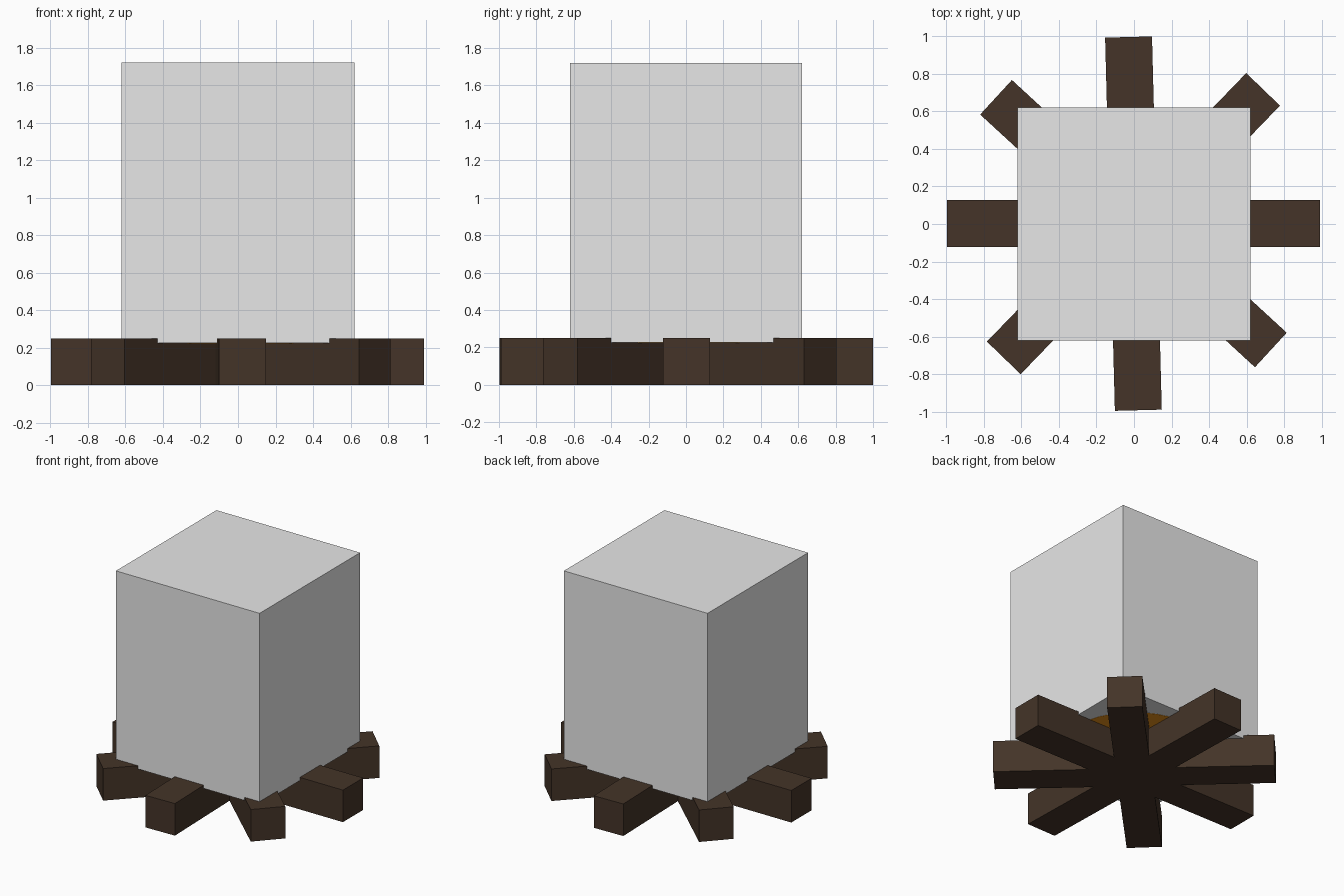
import bpy
import math

old = bpy.data.objects.get("Cube")
if old:
    bpy.data.objects.remove(old, do_unlink=True)


def material(name, rgb):
    mat = bpy.data.materials.new(name)
    mat.use_nodes = True
    colour = (*rgb, 1)
    mat.diffuse_color = colour
    mat.node_tree.nodes["Principled BSDF"].inputs["Base Color"].default_value = colour
    return mat


def finish(name, mat):
    obj = bpy.context.object
    obj.name = name
    obj.data.materials.append(mat)
    return obj


def box(name, mat, centre, size, angle=0):
    bpy.ops.mesh.primitive_cube_add(size=1, location=centre)
    obj = finish(name, mat)
    obj.scale = size
    obj.rotation_euler.z = math.radians(angle)
    return obj


bark = material("dark_brown_wood", (0.058, 0.034, 0.021))
grey = material("light_grey", (0.8, 0.8, 0.8))
orange = material("ember_orange", (0.8, 0.28, 0.01))

# Four square beams crossing at the middle, slightly uneven in angle
LOG_LENGTH, LOG_WIDTH = 1.99, 0.25
logs = {
    "side_log": 0,
    "right_diagonal_log": 46,
    "front_log": 91.5,
    "left_diagonal_log": 137.4,
}
for name, angle in logs.items():
    box(name, bark, (-0.003, 0.002, LOG_WIDTH / 2),
        (LOG_LENGTH, LOG_WIDTH, LOG_WIDTH), angle)

# Tall plain block resting over the beams
BASE, TOP, WIDTH = 0.225, 1.72, 1.24
box("upper_block", grey, (0, 0, (BASE + TOP) / 2), (WIDTH, WIDTH, TOP - BASE))

# Thin round ember bed on the underside of the block
bpy.ops.mesh.primitive_cylinder_add(vertices=32, radius=0.53, depth=0.006,
                                    location=(0, 0, BASE + 0.001))
finish("ember_bed", orange)
